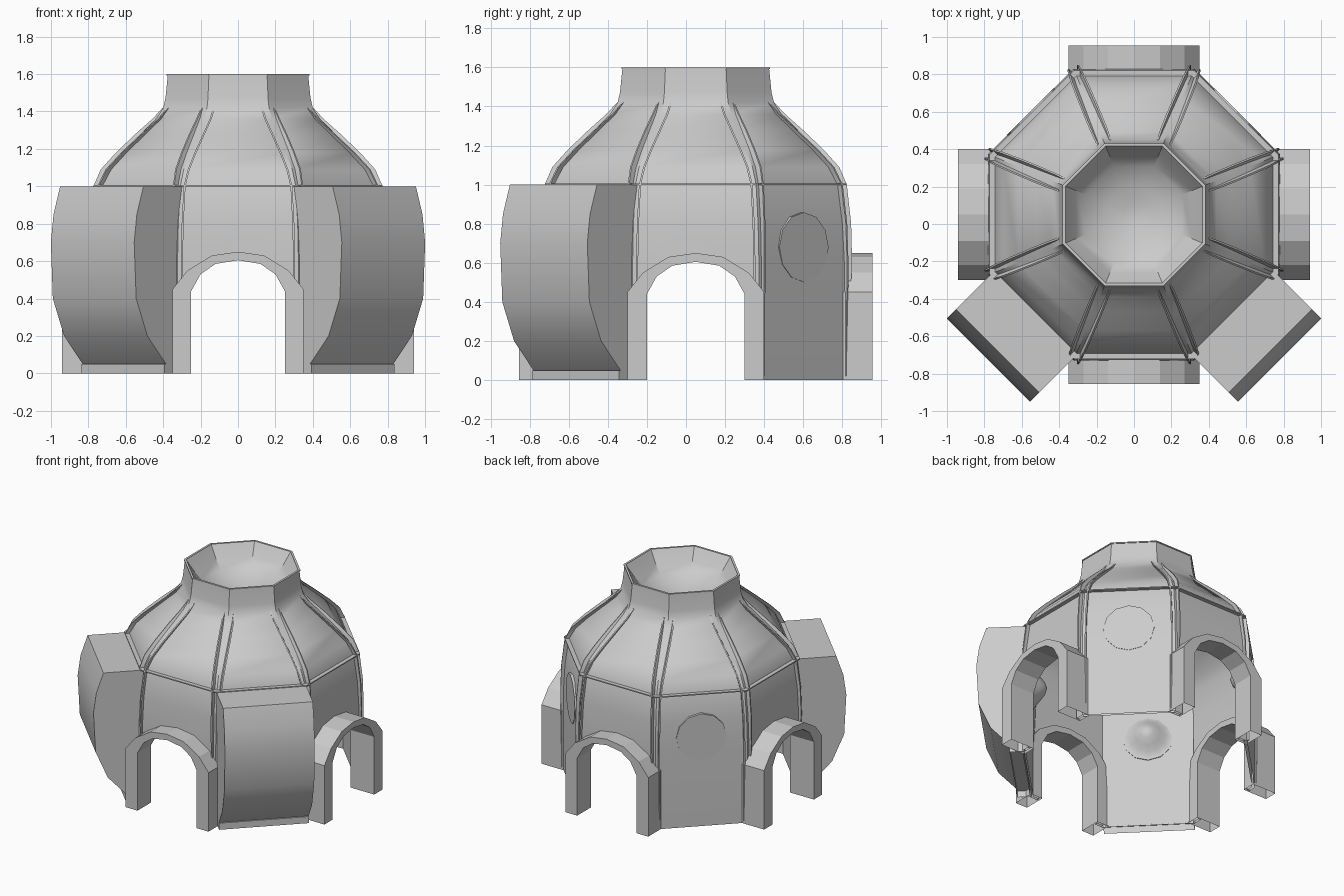
import bpy, bmesh, math
from mathutils import Matrix, Vector

if "Cube" in bpy.data.objects:
    bpy.data.objects.remove(bpy.data.objects["Cube"], do_unlink=True)

CENTRE_Y = 0.05
SIDES = 8
STEP = math.tau / SIDES
HALF = math.tan(STEP / 2)      # half side length per unit of apothem

plaster = bpy.data.materials.new("pale_grey")
plaster.use_nodes = True
GREY = (0.6, 0.6, 0.6, 1)
plaster.diffuse_color = GREY
plaster.node_tree.nodes["Principled BSDF"].inputs["Base Color"].default_value = GREY


def finish(name, bm, smooth=True):
    bmesh.ops.remove_doubles(bm, verts=bm.verts, dist=1e-5)
    bmesh.ops.recalc_face_normals(bm, faces=bm.faces)
    mesh = bpy.data.meshes.new(name)
    bm.to_mesh(mesh)
    bm.free()
    mesh.materials.append(plaster)
    ob = bpy.data.objects.new(name, mesh)
    bpy.context.collection.objects.link(ob)
    if smooth:
        soften(ob)
    return ob


def soften(ob):
    bpy.ops.object.select_all(action="DESELECT")
    ob.select_set(True)
    bpy.context.view_layer.objects.active = ob
    bpy.ops.object.shade_smooth_by_angle(angle=math.radians(32))


def open_base(ob):
    """Remove the faces lying on the ground, leaving hollow feet."""
    bm = bmesh.new()
    bm.from_mesh(ob.data)
    ground = [f for f in bm.faces if all(v.co.z < 0.001 for v in f.verts)]
    bmesh.ops.delete(bm, geom=ground, context="FACES")
    bm.to_mesh(ob.data)
    bm.free()


def on_side(k, u, d, z):
    """Point on side k: u across the wall, d out from the centre."""
    a = k * STEP
    c, s = math.cos(a), math.sin(a)
    return Vector((d * c - u * s, CENTRE_Y + d * s + u * c, z))


def revolve(name, profile):
    """Closed eight-sided ring from (apothem, height) points."""
    bm = bmesh.new()
    rings = [[bm.verts.new(on_side(k, r * HALF, r, z)) for k in range(SIDES)]
             for r, z in profile]
    for i, (r, z) in enumerate(profile):
        j = (i + 1) % len(profile)
        r2 = profile[j][0]
        if r == 0 and r2 == 0:
            continue
        for k in range(SIDES):
            n = (k + 1) % SIDES
            a, b, c, d = rings[i][k], rings[i][n], rings[j][n], rings[j][k]
            if r == 0:
                bm.faces.new((a, c, d))
            elif r2 == 0:
                bm.faces.new((a, b, c))
            else:
                bm.faces.new((a, b, c, d))
    return finish(name, bm)


def prism(name, start, end, smooth=True):
    """Solid between two matching outlines."""
    bm = bmesh.new()
    a = [bm.verts.new(p) for p in start]
    b = [bm.verts.new(p) for p in end]
    bm.faces.new(a)
    bm.faces.new(b[::-1])
    for i in range(len(a)):
        j = (i + 1) % len(a)
        bm.faces.new((a[i], b[i], b[j], a[j]))
    return finish(name, bm, smooth)


def mirrored(half):
    """Full arch line from its right half, foot to crown."""
    return half + [(-u, z) for u, z in half[-2::-1]]


# Hollow dome with a neck, a sunken top and an inner ceiling
outer = [(0.78, 0), (0.78, 0.6), (0.77, 0.8), (0.745, 1.0), (0.70, 1.09),
         (0.62, 1.18), (0.52, 1.28), (0.44, 1.36), (0.40, 1.42), (0.388, 1.47),
         (0.375, 1.597)]
dish = [(0.367, 1.597), (0.31, 1.51), (0.26, 1.455), (0.15, 1.41), (0.05, 1.385),
        (0, 1.38)]
inner = [(0, 1.34), (0.2, 1.36), (0.35, 1.41), (0.5, 1.27), (0.68, 1.08), (0.725, 1.0),
         (0.75, 0.8), (0.76, 0.6), (0.76, 0)]
shell = revolve("dome_shell", outer + dish + inner)

revolve("eaves_ledge", [(0.73, 0.998), (0.772, 0.998), (0.772, 1.006), (0.73, 1.006)])
revolve("neck_rim", [(0.366, 1.592), (0.381, 1.592), (0.381, 1.6), (0.366, 1.6)])

# Doorways on the four main sides, cut through the shell
arch_out = mirrored([(0.35, 0), (0.35, 0.45), (0.27, 0.55), (0.14, 0.63), (0, 0.65)])
arch_in = mirrored([(0.25, 0), (0.25, 0.44), (0.2, 0.53), (0.12, 0.585), (0, 0.605)])
hole = [(u * 1.04, z + 0.01 if z else -0.1) for u, z in arch_in]
for k, word in ((0, "left"), (2, "back"), (4, "right"), (6, "front")):
    reach = 0.94 if k % 4 == 0 else 0.905
    outline = arch_out + arch_in[::-1]
    arch = prism(word + "_arch", [on_side(k, u, 0.74, z) for u, z in outline],
                 [on_side(k, u, reach, z) for u, z in outline], False)
    open_base(arch)
    cutter = prism("cutter", [on_side(k, u, 0.5, z) for u, z in hole],
                   [on_side(k, u, 1.2, z) for u, z in hole], False)
    cutter.hide_render = True
    cut = shell.modifiers.new("doorway", "BOOLEAN")
    cut.operation = "DIFFERENCE"
    cut.solver = "EXACT"
    cut.object = cutter
    bpy.context.view_layer.objects.active = shell
    bpy.ops.object.modifier_apply(modifier=cut.name)
    bpy.data.objects.remove(cutter, do_unlink=True)
open_base(shell)
soften(shell)

# Paired fins beside every corner, spreading apart toward the neck
rise = [0.012, 0.02, 0.025, 0.028, 0.034, 0.033, 0.028, 0.018, 0.003]
for k in range(SIDES):
    foot = 0.02 if k % 2 else 0.45
    curve = [(0.78, foot)] + outer[1:9]
    for side in (-1, 1):
        bm = bmesh.new()
        rows = []
        for (r, z), out in zip(curve, rise):
            u = r * HALF - 0.028 - 0.036 * max(0, z - 1)
            rows.append([bm.verts.new(on_side(k, side * (u + w), d, z))
                         for w, d in ((0, r - 0.015), (0, r + out),
                                      (0.01, r + out), (0.01, r - 0.015))])
        bm.faces.new(rows[0])
        bm.faces.new(rows[-1])
        for a, b in zip(rows, rows[1:]):
            for i in range(4):
                j = (i + 1) % 4
                bm.faces.new((a[i], a[j], b[j], b[i]))
        finish("corner_fin", bm)

# Round windows on the diagonal sides, with bell shapes toward the inside
for k in (1, 3, 5, 7):
    ring = [(0.178 * math.cos(i * math.tau / 12), 0.68 + 0.178 * math.sin(i * math.tau / 12))
            for i in range(12)]
    prism("window_disc", [on_side(k, u, 0.745, z) for u, z in ring],
          [on_side(k, u, 0.783, z) for u, z in ring], False)
    bm = bmesh.new()
    bmesh.ops.create_uvsphere(bm, u_segments=12, v_segments=12, radius=1)
    bmesh.ops.delete(bm, geom=[v for v in bm.verts if v.co.z > 0.01], context="VERTS")
    for v in bm.verts:
        v.co.z = -0.5 * (1 + math.cos(math.pi * v.co.xy.length))
    place = (Matrix.Translation(on_side(k, 0, 0.745, 0.68))
             @ Matrix.Rotation(k * STEP, 4, "Z") @ Matrix.Rotation(math.pi / 2, 4, "Y")
             @ Matrix.Diagonal((0.178, 0.178, 0.11, 1)))
    bmesh.ops.transform(bm, matrix=place, verts=bm.verts)
    finish("window_bell", bm)

# Bulging pods on the two front diagonals, each over a low plinth
pod = [(0.77, 0.05), (0.86, 0.05), (1.0, 0.2), (1.085, 0.4), (1.1, 0.7),
       (1.08, 0.85), (1.03, 1.0), (0.73, 1.0)]
plinth = [(0.77, 0), (0.87, 0), (0.87, 0.05), (0.77, 0.05)]
for k, word in ((5, "right"), (7, "left")):
    for part, section in (("pod", pod), ("plinth", plinth)):
        solid = prism(word + "_" + part, [on_side(k, -0.315, d, z) for d, z in section],
                      [on_side(k, 0.315, d, z) for d, z in section])
        open_base(solid)
